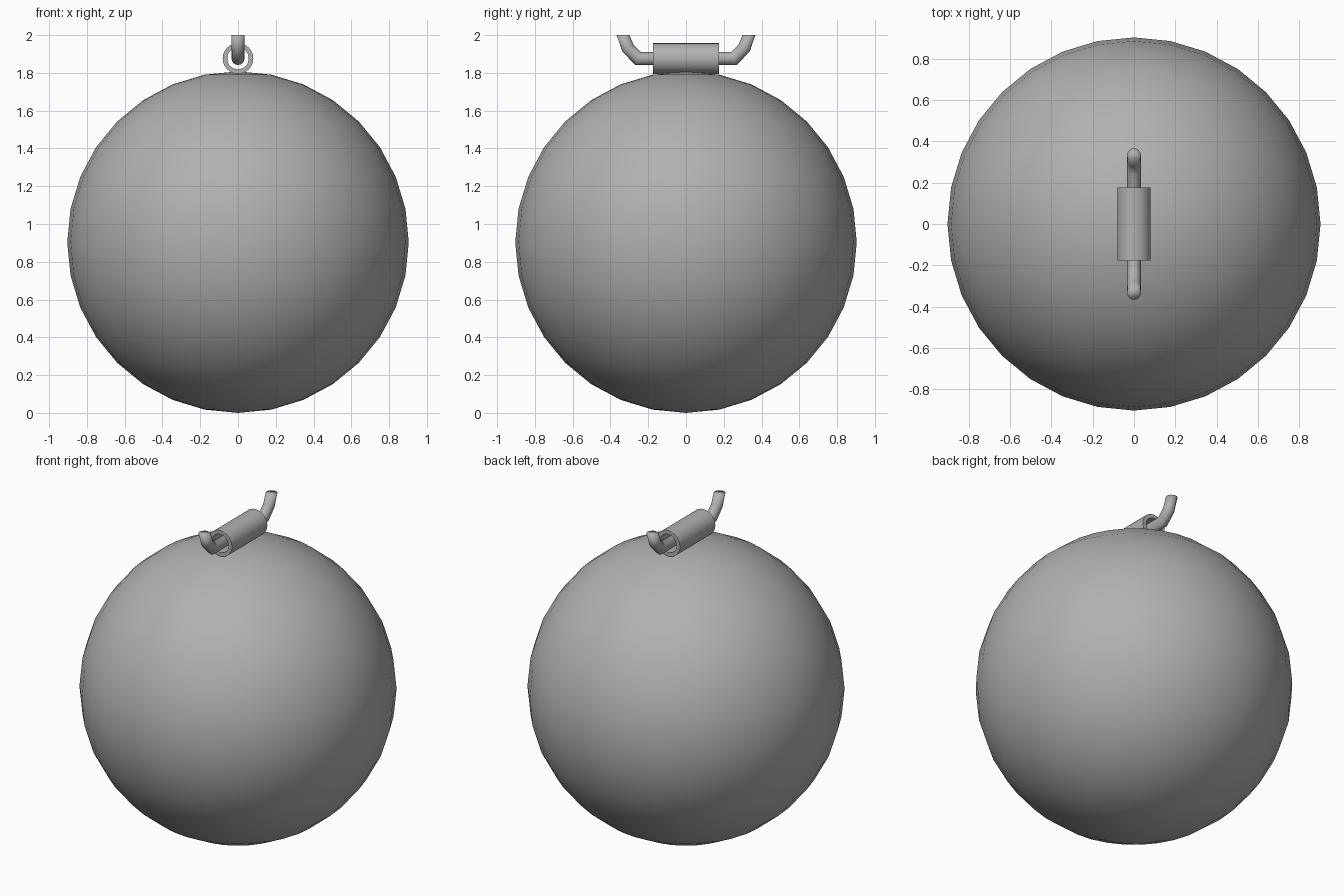
import bpy, bmesh, math
from mathutils import Vector

if "Cube" in bpy.data.objects:
    bpy.data.objects.remove(bpy.data.objects["Cube"])

grey = bpy.data.materials.new("dark_grey")
grey.diffuse_color = (0.44, 0.44, 0.44, 1)
grey.use_nodes = True
grey.node_tree.nodes["Principled BSDF"].inputs["Base Color"].default_value = grey.diffuse_color


def finish(bm, name, angle=60):
    bmesh.ops.recalc_face_normals(bm, faces=bm.faces)
    mesh = bpy.data.meshes.new(name)
    bm.to_mesh(mesh)
    bm.free()
    mesh.materials.append(grey)
    ob = bpy.data.objects.new(name, mesh)
    bpy.context.collection.objects.link(ob)
    bpy.ops.object.select_all(action='DESELECT')
    ob.select_set(True)
    bpy.context.view_layer.objects.active = ob
    bpy.ops.object.shade_smooth_by_angle(angle=math.radians(angle))
    return ob


def ring(bm, y, z, r, stretch=1.0, direction=(1, 0), n=32):
    """Ring across a path in the YZ plane, facing the given (y, z) direction."""
    side = Vector((0, -direction[1], direction[0])) * r * stretch
    across = Vector((r, 0, 0))
    return [bm.verts.new(Vector((0, y, z)) + across * math.cos(a) + side * math.sin(a))
            for a in (2 * math.pi * i / n for i in range(n))]


def bridge(bm, a, b):
    for i in range(len(a)):
        j = (i + 1) % len(a)
        bm.faces.new((a[i], a[j], b[j], b[i]))


# Round ball body
R = 0.904
bm = bmesh.new()
bmesh.ops.create_uvsphere(bm, u_segments=32, v_segments=16, radius=R)
bmesh.ops.translate(bm, verts=bm.verts, vec=(0, 0, R))
finish(bm, "ball")

# Hollow sleeve lying along y on top of the ball
ZC = 1.876
bm = bmesh.new()
rings = [ring(bm, y, ZC, r) for y, r in
         ((-0.176, 0.081), (0.176, 0.081), (0.176, 0.057), (-0.176, 0.057))]
for k in range(4):
    bridge(bm, rings[k], rings[(k + 1) % 4])
finish(bm, "sleeve")

# Bent rod passing through the sleeve, ends cut level at the top and softly shaded
half = [(0.254, ZC), (0.307, 1.93), (0.333, 2.0)]
path = [Vector((-y, z)) for y, z in reversed(half)] + [Vector(p) for p in half]
bm = bmesh.new()
rings = []
for i, p in enumerate(path):
    if i == 0:
        d, s = Vector((0, -1)), 1.0
    elif i == len(path) - 1:
        d, s = Vector((0, 1)), 1.0
    else:
        a = (p - path[i - 1]).normalized()
        d = (a + (path[i + 1] - p).normalized()).normalized()
        s = 1 / d.dot(a)
    rings.append(ring(bm, p.x, p.y, 0.034, s, d, 16))
for a, b in zip(rings, rings[1:]):
    bridge(bm, a, b)
bm.faces.new(rings[0])
bm.faces.new(rings[-1])
finish(bm, "shackle_rod", 180)
